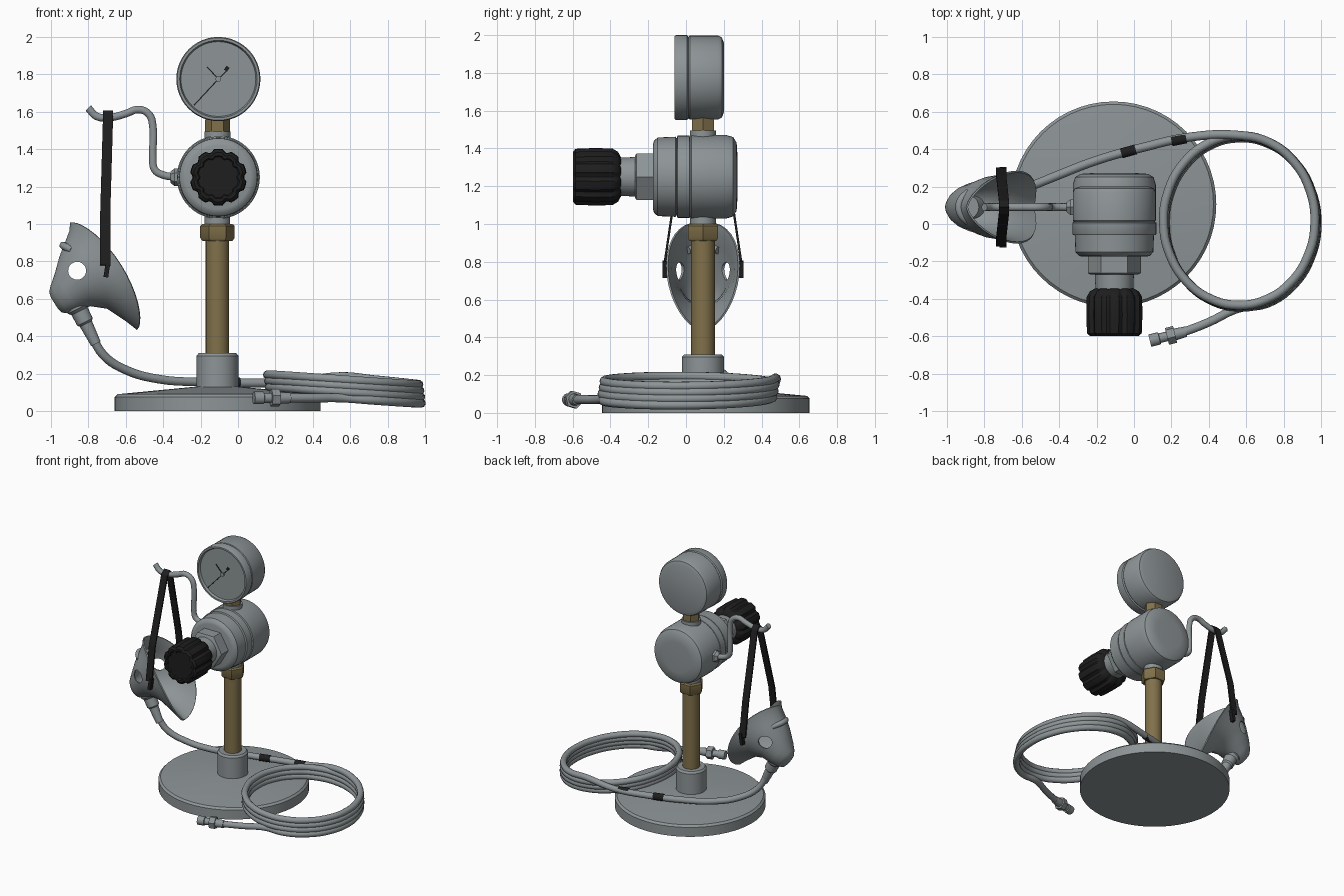
import bpy, bmesh, math
from mathutils import Vector

if "Cube" in bpy.data.objects:
    bpy.data.objects.remove(bpy.data.objects["Cube"])


def material(name, rgb):
    m = bpy.data.materials.new(name)
    m.use_nodes = True
    m.diffuse_color = (*rgb, 1)
    m.node_tree.nodes["Principled BSDF"].inputs["Base Color"].default_value = (*rgb, 1)
    return m


GREY = material("steel grey", (0.27, 0.30, 0.31))
BRASS = material("brass", (0.22, 0.165, 0.07))
BLACK = material("black rubber", (0.013, 0.013, 0.014))


def select(ob):
    bpy.ops.object.select_all(action='DESELECT')
    ob.select_set(True)
    bpy.context.view_layer.objects.active = ob


def smooth(ob, angle=35):
    select(ob)
    bpy.ops.object.shade_smooth_by_angle(angle=math.radians(angle))


def finish(bm, name, mat):
    bmesh.ops.remove_doubles(bm, verts=bm.verts, dist=1e-5)
    bmesh.ops.recalc_face_normals(bm, faces=bm.faces)
    mesh = bpy.data.meshes.new(name)
    bm.to_mesh(mesh)
    bm.free()
    mesh.materials.append(mat)
    ob = bpy.data.objects.new(name, mesh)
    bpy.context.collection.objects.link(ob)
    return ob


def skin(bm, rings, cap_start=False, cap_end=False):
    """Join closed rings of points with quads."""
    loops = [[bm.verts.new(p) for p in ring] for ring in rings]
    n = len(loops[0])
    for a, b in zip(loops, loops[1:]):
        for i in range(n):
            bm.faces.new((a[i], a[(i + 1) % n], b[(i + 1) % n], b[i]))
    if cap_start:
        bm.faces.new(loops[0])
    if cap_end:
        bm.faces.new(loops[-1])


def lathe(name, profile, origin, axis, mat, segs=40, flute=0.0, lobes=10):
    """Capped revolve of (distance along axis, radius) points."""
    turn = Vector((0, 0, 1)).rotation_difference(Vector(axis))
    rings = []
    for h, r in profile:
        ring = []
        for i in range(segs):
            a = math.tau * i / segs
            rr = r * (1 - flute * max(0, math.cos(lobes * a)))
            ring.append(turn @ Vector((rr * math.cos(a), rr * math.sin(a), h)) + Vector(origin))
        rings.append(ring)
    bm = bmesh.new()
    skin(bm, rings, True, True)
    ob = finish(bm, name, mat)
    smooth(ob)
    return ob


def tube(name, points, radius, mat):
    curve = bpy.data.curves.new(name, 'CURVE')
    curve.dimensions = '3D'
    curve.bevel_depth = radius
    curve.bevel_resolution = 3
    curve.resolution_u = 5
    curve.use_fill_caps = True
    spline = curve.splines.new('BEZIER')
    spline.bezier_points.add(len(points) - 1)
    for bp, p in zip(spline.bezier_points, points):
        bp.co = p
        bp.handle_left_type = bp.handle_right_type = 'AUTO'
    curve.materials.append(mat)
    ob = bpy.data.objects.new(name, curve)
    bpy.context.collection.objects.link(ob)
    select(ob)
    bpy.ops.object.convert(target='MESH')
    smooth(bpy.context.object, 50)


def box(name, center, size, mat, tilt=0):
    bpy.ops.mesh.primitive_cube_add(size=1, location=center, rotation=(0, tilt, 0))
    ob = bpy.context.object
    ob.name = name
    ob.scale = size
    ob.data.materials.append(mat)


X, Y0 = -0.11, 0.09
UP, BACK = (0, 0, 1), (0, 1, 0)

# Stand
lathe("base", [(0, .55), (.075, .55), (.09, .535), (.13, .12)], (X, .105, 0), UP, GREY, 56)
lathe("base_hub", [(.11, .112), (.295, .112), (.31, .1)], (X, Y0, 0), UP, GREY)
lathe("post", [(.3, .063), (.93, .063)], (X, Y0, 0), UP, BRASS, 24)
lathe("post_nut", [(.91, .08), (.925, .092), (.99, .092), (1.0, .08)], (X, Y0, 0), UP, BRASS, 6)
lathe("post_collar", [(.99, .068), (1.07, .068)], (X, Y0, 0), UP, GREY)

# Regulator body with seams, neck and fluted knob
AXIS = (X + .005, 0, 1.25)
lathe("regulator_body", [(-.175, .17), (-.17, .19), (-.15, .208), (-.055, .212), (-.05, .203),
      (-.044, .218), (.018, .218), (.022, .21), (.028, .222), (.21, .222), (.25, .21),
      (.268, .18), (.272, .12)], AXIS, BACK, GREY, 48)
lathe("regulator_hex", [(-.27, .128), (-.262, .142), (-.16, .142)], AXIS, BACK, GREY, 6)
lathe("regulator_neck", [(-.37, .1), (-.26, .105)], AXIS, BACK, GREY)
lathe("knob", [(-.59, .108), (-.598, .115), (-.598, .132), (-.585, .148), (-.49, .152),
      (-.39, .15), (-.36, .132), (-.345, .105)], AXIS, BACK, BLACK, 80, .1)

# Gauge
GAUGE = (X + .005, 0, 1.775)
lathe("gauge_collar", [(1.45, .07), (1.495, .07)], (X, Y0, 0), UP, GREY)
lathe("gauge_nut", [(1.49, .066), (1.56, .066)], (X, Y0, 0), UP, BRASS, 6)
lathe("gauge_case", [(-.042, .2), (-.06, .207), (-.06, .22), (-.052, .225), (.006, .225),
      (.012, .216), (.02, .222), (.17, .222), (.19, .212), (.2, .185)], GAUGE, BACK, GREY, 48)
lathe("gauge_pivot", [(-.052, .015), (-.04, .015)], GAUGE, BACK, GREY, 16)
for dx, dz in ((-.13, -.14), (-.06, .065), (.045, .045)):
    box("gauge_needle", (GAUGE[0] + dx / 2, -.045, GAUGE[2] + dz / 2),
        (.006, .004, math.hypot(dx, dz)), BLACK, math.atan2(dx, dz))
box("gauge_marker", (X + .05, -.045, 1.83), (.02, .004, .025), BLACK, .6)

# Side hook
lathe("hook_fitting", [(0, .03), (.02, .048), (.05, .048)], (-.36, Y0, 1.25), (1, 0, 0), GREY, 6)
tube("hook", [(x, Y0, z) for x, z in ((-.31, 1.25), (-.40, 1.262), (-.445, 1.29), (-.455, 1.36),
     (-.455, 1.52), (-.475, 1.585), (-.53, 1.612), (-.6, 1.59), (-.68, 1.57), (-.755, 1.575),
     (-.8, 1.62))], .021, GREY)

# Strap looped over the hook, with clips at both ends
bm = bmesh.new()
path = [(-.71, -.205, .78), (-.71, -.165, 1.05), (-.695, -.03, 1.57), (-.695, 0, 1.6),
        (-.695, .03, 1.57), (-.71, .165, 1.05), (-.71, .205, .78)]
rows = [[bm.verts.new((x + s * .027, Y0 + y, z)) for s in (-1, 1)] for x, y, z in path]
for a, b in zip(rows, rows[1:]):
    bm.faces.new((a[0], a[1], b[1], b[0]))
strap = finish(bm, "strap", BLACK)
mod = strap.modifiers.new("thickness", 'SOLIDIFY')
mod.thickness = .012
mod.offset = 0
for side in (-1, 1):
    box("strap_clip", (-.70, Y0 + side * .2, .76), (.025, .03, .09), BLACK, .15)

# Mask shell: rings (depth, top, bottom, half width) from rim to nose
U, N = Vector((.53, 0, -.85)), Vector((-.85, 0, -.53))
MID = Vector((-.725, Y0, .72))
rings = []
for k, (n, top, bottom, w) in enumerate(((-.005, -.335, .34, .195), (.02, -.30, .27, .178),
        (.07, -.262, .16, .165), (.14, -.21, .10, .138), (.21, -.145, .085, .108),
        (.26, -.105, .07, .08), (.285, -.08, .05, .05), (.293, -.05, .02, .02))):
    ring = []
    for i in range(36):
        t = math.tau * i / 36
        u = (top + bottom) / 2 + (bottom - top) / 2 * math.cos(t)
        sag = .11 * abs(math.sin(t)) ** 1.3 * max(0, 1 - k / 4)
        ring.append(MID + U * u + N * (n - sag) + Vector((0, w * math.sin(t), 0)))
    rings.append(ring)
bm = bmesh.new()
skin(bm, rings, False, True)
mask = finish(bm, "mask", GREY)
mask.modifiers.new("thickness", 'SOLIDIFY').thickness = .01
cutter = lathe("mask_hole_cutter", [(-.4, .048), (.4, .048)], (-.86, Y0, .75), BACK, GREY, 20)
cutter.hide_render = True
hole = mask.modifiers.new("side_holes", 'BOOLEAN')
hole.operation = 'DIFFERENCE'
hole.object = cutter
select(mask)
for m in list(mask.modifiers):
    bpy.ops.object.modifier_apply(modifier=m.name)
bpy.data.objects.remove(cutter)
smooth(mask, 50)
tube("nose_clip", [(-.885, Y0 - .08, .86), (-.925, Y0 - .04, .88), (-.935, Y0, .885),
     (-.925, Y0 + .04, .88), (-.885, Y0 + .08, .86)], .02, GREY)
lathe("mask_port", [(0, .062), (.07, .062), (.085, .048), (.15, .046), (.16, .036), (.28, .028)],
      (-.885, Y0, .61), Vector((.13, 0, -.26)).normalized(), GREY, 20)

# Hose: run from the mask, then a tilted, slightly uneven coil and a loose end
hose = [(-.79, .09, .42), (-.72, .12, .30), (-.60, .18, .22), (-.42, .255, .17),
        (-.2, .34, .155), (.05, .41, .15), (.3, .465, .155)]
TURNS, STEP = 3.5, 16
total = int(TURNS * STEP)
for i in range(total + 1):
    a = math.pi / 2 - math.tau * i / STEP
    f = i / total
    r = 1 - .045 * (1 + math.sin(i * .37 + 4.5))
    x = .555 + .425 * r * math.cos(a)
    hose.append((x, .475 * r * math.sin(a), .185 - .115 * f - .085 * (x - .555)))
hose += [(.40, -.525, .07), (.27, -.575, .07), (.19, -.598, .07)]
tube("hose", hose, .024, GREY)
for p, d in (((-.03, .388, .152), (1, .28, 0)), ((.24, .45, .153), (1, .2, 0))):
    lathe("hose_band", [(-.04, .027), (.04, .027)], p, Vector(d).normalized(), BLACK, 16)

# Hose end connector
D = Vector((-1, -.25, 0)).normalized()
lathe("hose_ferrule", [(-.06, .028), (0, .032)], (.22, -.59, .07), D, GREY, 20)
lathe("hose_nut", [(0, .048), (.045, .048)], (.22, -.59, .07), D, GREY, 6)
lathe("hose_tip", [(.04, .026), (.085, .026), (.088, .034), (.14, .034)],
      (.22, -.59, .07), D, GREY, 16)
